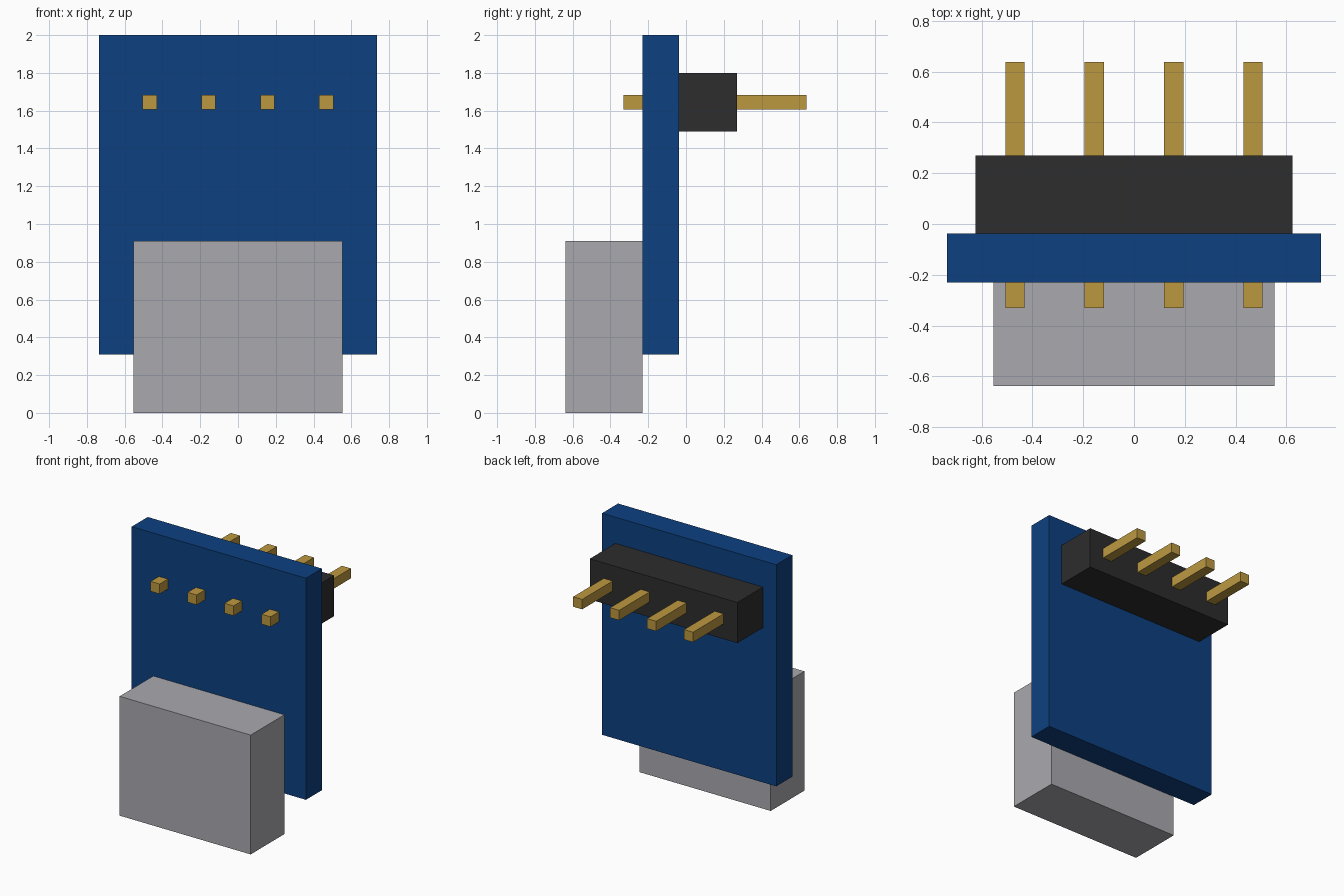
import bpy

cube = bpy.data.objects.get("Cube")
if cube:
    bpy.data.objects.remove(cube, do_unlink=True)


def make_material(name, rgb):
    mat = bpy.data.materials.new(name)
    mat.use_nodes = True
    colour = (*rgb, 1.0)
    mat.diffuse_color = colour
    mat.node_tree.nodes["Principled BSDF"].inputs["Base Color"].default_value = colour
    return mat


def box(name, low, high, mat):
    """Axis-aligned box between two opposite corners."""
    centre = [(a + b) / 2 for a, b in zip(low, high)]
    bpy.ops.mesh.primitive_cube_add(size=1, location=centre)
    obj = bpy.context.object
    obj.name = obj.data.name = name
    obj.scale = [b - a for a, b in zip(low, high)]
    bpy.ops.object.transform_apply(location=False, rotation=False, scale=True)
    obj.data.materials.append(mat)
    return obj


blue = make_material("board_blue", (0.004, 0.051, 0.216))
grey = make_material("metal_grey", (0.402, 0.397, 0.429))
black = make_material("plastic_black", (0.026, 0.026, 0.026))
gold = make_material("pin_gold", (0.503, 0.314, 0.051))

BOARD_FRONT, BOARD_BACK = -0.231, -0.038

# Circuit board, socket on its front and header block on its back
box("circuit_board", (-0.735, BOARD_FRONT, 0.31), (0.735, BOARD_BACK, 2.0), blue)
box("socket_shell", (-0.553, -0.637, 0.0), (0.553, BOARD_FRONT, 0.91), grey)
box("header_block", (-0.623, BOARD_BACK, 1.49), (0.623, 0.27, 1.80), black)

# Row of square pins running through the board and header
PITCH, HALF, PIN_Z = 0.312, 0.038, 1.644
for i in range(4):
    x = (i - 1.5) * PITCH
    box(f"header_pin_{i + 1}", (x - HALF, -0.33, PIN_Z - HALF),
        (x + HALF, 0.637, PIN_Z + HALF), gold)
